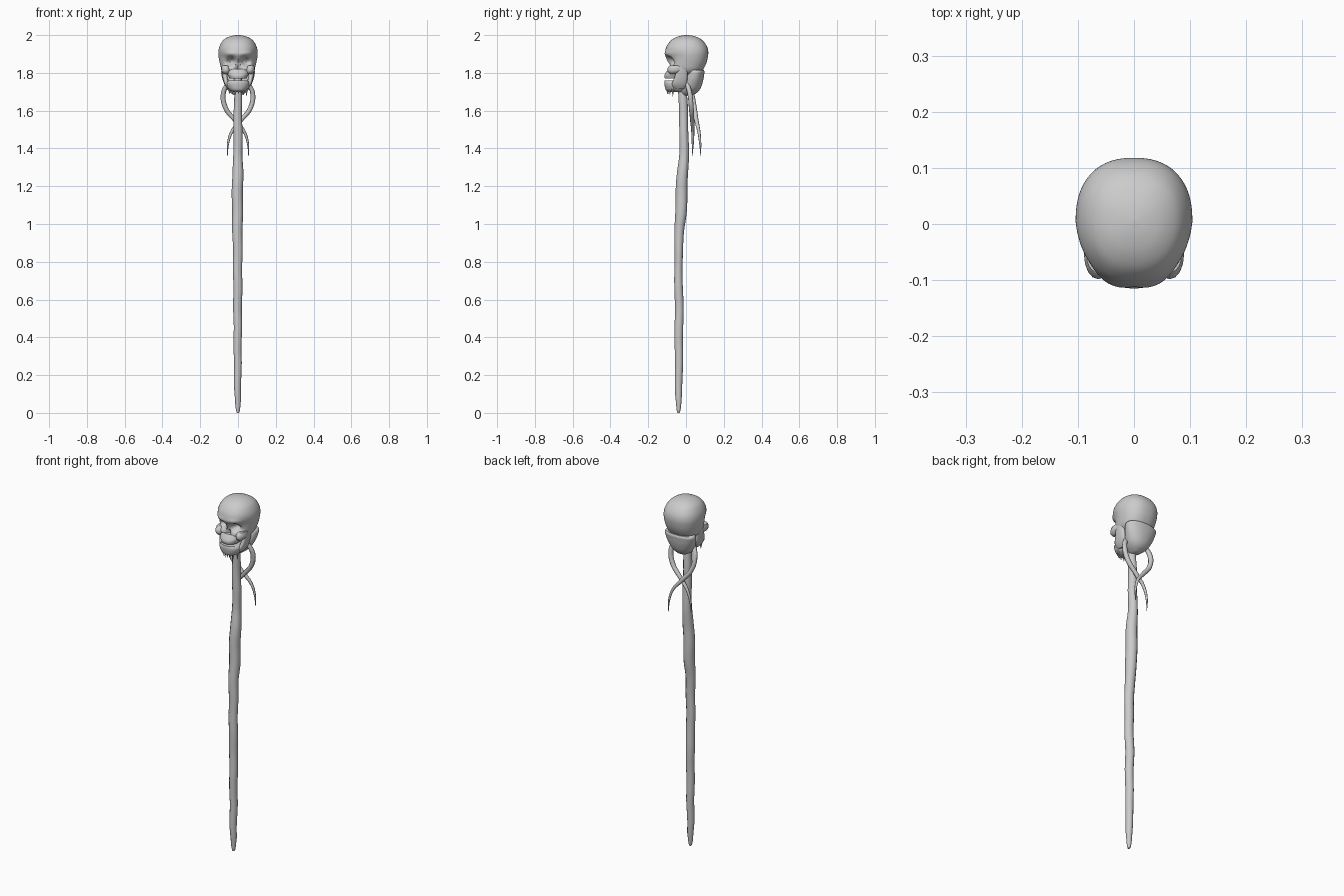
import bpy, bmesh, math, random
from mathutils import Vector

if "Cube" in bpy.data.objects:
    bpy.data.objects.remove(bpy.data.objects["Cube"])

random.seed(4)


def interp(rows, steps):
    """Smooth (Catmull-Rom) resampling of section rows."""
    out = []
    for i in range(len(rows) - 1):
        p0, p1 = rows[max(i - 1, 0)], rows[i]
        p2, p3 = rows[i + 1], rows[min(i + 2, len(rows) - 1)]
        for s in range(steps):
            t = s / steps
            out.append([0.5 * (2 * b + (c - a) * t + (2 * a - 5 * b + 4 * c - d) * t * t
                               + (3 * b - a - 3 * c + d) * t ** 3)
                        for a, b, c, d in zip(p0, p1, p2, p3)])
    return out + [list(rows[-1])]


def loft(name, rows, n=32, power=2.0, steps=3, warp=None):
    """Rows are (z, x_min, x_max, y_min, y_max) horizontal sections, bottom up."""
    bm = bmesh.new()
    rings = []
    for z, x0, x1, y0, y1 in interp(rows, steps):
        ring = []
        for k in range(n):
            a = 2 * math.pi * k / n
            c, s = math.cos(a), math.sin(a)
            ex = 2 / power
            x = (x0 + x1) / 2 + (x1 - x0) / 2 * math.copysign(abs(c) ** ex, c)
            y = (y0 + y1) / 2 + (y1 - y0) / 2 * math.copysign(abs(s) ** ex, s)
            v = Vector((x, y, z))
            ring.append(bm.verts.new(warp(v) if warp else v))
        rings.append(ring)
    for r, q in zip(rings, rings[1:]):
        for k in range(n):
            bm.faces.new((r[k], r[(k + 1) % n], q[(k + 1) % n], q[k]))
    bm.faces.new(rings[0][::-1])
    bm.faces.new(rings[-1])
    me = bpy.data.meshes.new(name)
    bm.to_mesh(me)
    bm.free()
    ob = bpy.data.objects.new(name, me)
    bpy.context.collection.objects.link(ob)
    bpy.context.view_layer.objects.active = ob
    bpy.ops.object.select_all(action='DESELECT')
    ob.select_set(True)
    bpy.ops.object.shade_smooth_by_angle(angle=math.radians(50))
    return ob


def sym(rows):
    return [(z, -w, w, y0, y1) for z, w, y0, y1 in rows]


def bump(v, x, z, rx, rz):
    return math.exp(-((abs(v.x) - x) / rx) ** 2 - ((v.z - z) / rz) ** 2)


# Gnarled staff
loft("staff", [
    (0.0, -.006, .006, -.046, -.034), (0.03, -.013, .012, -.051, -.027),
    (0.14, -.020, .017, -.058, -.019), (0.4, -.023, .020, -.060, -.015),
    (0.6, -.025, .022, -.060, -.014), (0.8, -.026, .023, -.062, -.019),
    (0.95, -.029, .024, -.060, -.010), (1.05, -.032, .026, -.058, .002),
    (1.18, -.032, .027, -.054, .008), (1.28, -.030, .027, -.046, .012),
    (1.38, -.023, .024, -.036, .015), (1.5, -.025, .023, -.034, .013),
    (1.6, -.022, .022, -.038, .010), (1.7, -.021, .020, -.042, .004),
    (1.78, -.020, .020, -.042, .004)], n=12, steps=4,
    warp=lambda v: v + Vector((.0015 * math.sin(31 * v.z), .0015 * math.cos(23 * v.z), 0))
    if .05 < v.z < 1.75 else v)


# Cranium with eye sockets, nose hollow, brow and temple hollows
def face(v):
    v = v.copy()
    if v.y < 0:
        front = min(1, -v.y / .07)
        v.y += front * (.05 * bump(v, .043, 1.862, .026, .022)
                        + .028 * bump(v, 0, 1.825, .014, .022)
                        - .008 * bump(v, .045, 1.9, .04, .012)
                        - .006 * bump(v, .06, 1.825, .02, .012))
        v.x *= 1 - .10 * front * math.exp(-((v.z - 1.88) / .03) ** 2)
        v.x *= 1 - .06 * front
    return v


loft("cranium", sym([
    (1.785, .050, -.085, .04), (1.80, .074, -.092, .075), (1.82, .088, -.095, .092),
    (1.85, .096, -.099, .107), (1.88, .102, -.107, .115), (1.91, .104, -.110, .118),
    (1.94, .098, -.103, .111), (1.97, .081, -.082, .090), (1.988, .056, -.054, .062),
    (1.997, .028, -.024, .033), (2.0, .004, .001, .008)]), n=56, power=2.35, steps=4, warp=face)

# Upper jaw
loft("upper_jaw", sym([
    (1.770, .044, -.112, -.01), (1.785, .052, -.115, 0), (1.80, .058, -.108, 0),
    (1.82, .056, -.095, 0)]), n=32, power=2.3)

# Lower jaw
loft("lower_jaw", sym([
    (1.698, .022, -.088, -.02), (1.708, .044, -.106, -.012), (1.73, .058, -.113, -.006),
    (1.748, .060, -.115, -.004), (1.760, .050, -.113, -.015)]), n=32, power=2.3)

# Jaw hinges and cheekbones on both sides
for side, s in (("left", -1), ("right", 1)):
    def span(a, b):
        return min(s * a, s * b), max(s * a, s * b)
    loft(side + "_jaw_hinge", [
        (1.715, *span(.035, .055), -.06, -.01), (1.74, *span(.045, .071), -.075, .004),
        (1.78, *span(.055, .082), -.06, .008), (1.83, *span(.06, .088), -.045, .01)],
        n=16, power=2.4)
    loft(side + "_cheekbone", [
        (1.795, *span(.05, .075), -.085, -.05), (1.808, *span(.04, .087), -.097, -.02),
        (1.825, *span(.04, .089), -.097, -.01), (1.84, *span(.05, .085), -.085, -.02)],
        n=16)

# Skull base shell at the back
loft("skull_base", sym([
    (1.680, .016, -.02, .028), (1.695, .040, -.026, .058), (1.72, .062, -.025, .078),
    (1.76, .080, -.012, .091), (1.79, .088, 0, .096), (1.806, .090, .006, .098),
    (1.815, .084, .008, .094)]), n=40, power=2.2)

# Ragged spikes hanging under the chin
for i, x in enumerate((-.045, -.03, -.014, .002, .016, .03, .045)):
    h = random.uniform(.028, .045)
    y = -.098 + 14 * x * x
    bpy.ops.mesh.primitive_cone_add(vertices=8, radius1=0, radius2=.007, depth=h,
                                    location=(x, y, 1.716 - h / 2))
    bpy.context.object.name = "chin_spike_%d" % (i + 1)

# Two crossing tendrils behind the staff
for side, s, ys in (("left", -1, (.01, .03, .044, .056, .068, .075, .078)),
                    ("right", 1, (.005, .02, .028, .033, .036, .036, .033))):
    cu = bpy.data.curves.new(side + "_tendril", 'CURVE')
    cu.dimensions = '3D'
    cu.bevel_depth = .013
    cu.bevel_resolution = 2
    cu.resolution_u = 6
    cu.use_fill_caps = True
    sp = cu.splines.new('BEZIER')
    path = [(.055, 1.745, .9), (.078, 1.69, 1), (.066, 1.615, 1), (.012, 1.545, .85),
            (-.032, 1.49, .65), (-.052, 1.43, .45), (-.056, 1.36, .1)]
    sp.bezier_points.add(len(path) - 1)
    for p, (x, z, r), y in zip(sp.bezier_points, path, ys):
        p.co = (s * x, y, z)
        p.radius = r
        p.handle_left_type = p.handle_right_type = 'AUTO'
    ob = bpy.data.objects.new(side + "_tendril", cu)
    bpy.context.collection.objects.link(ob)
